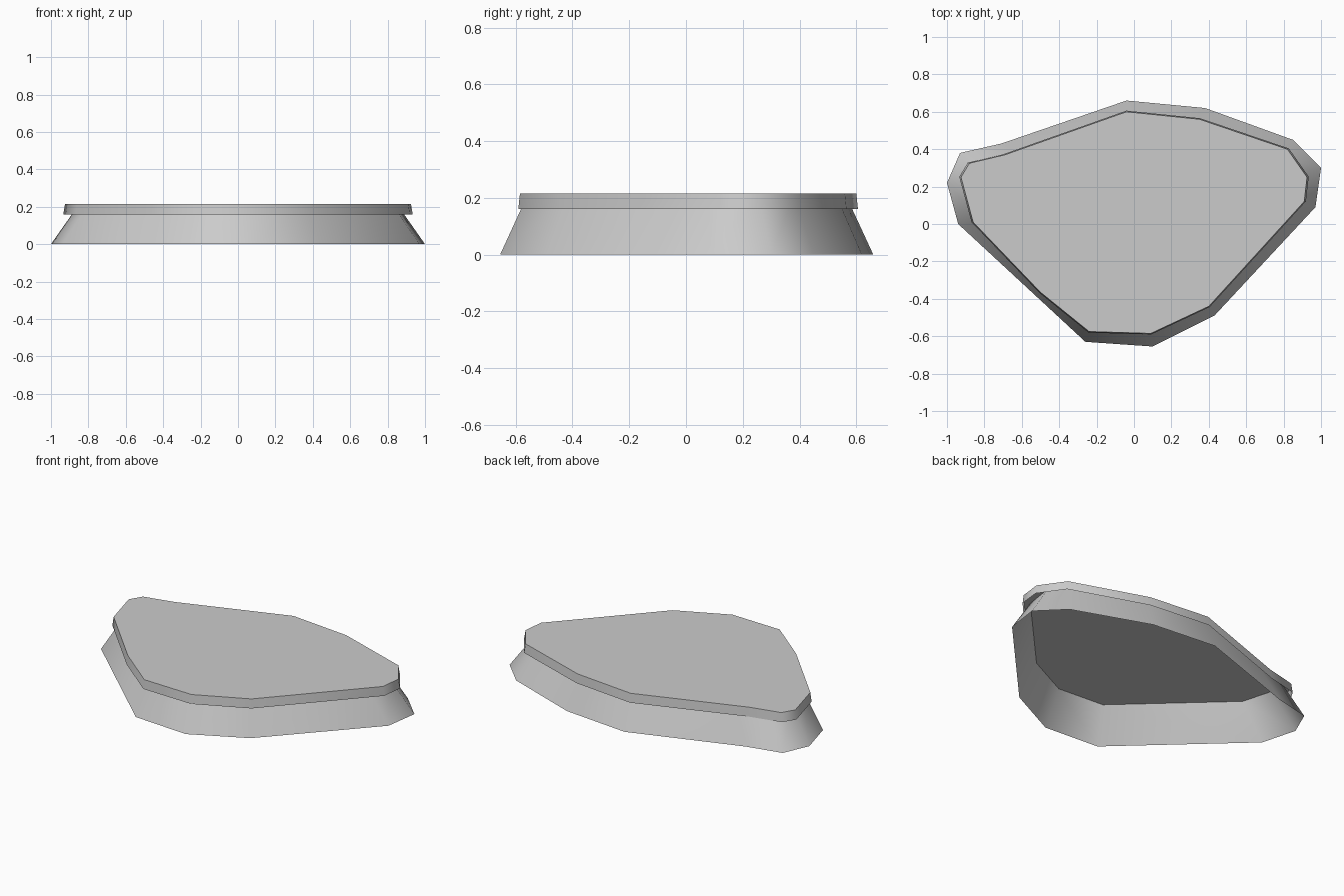
import bpy
import bmesh
import math

cube = bpy.data.objects.get("Cube")
if cube:
    bpy.data.objects.remove(cube, do_unlink=True)

grey = bpy.data.materials.new("stone_grey")
grey.use_nodes = True
GREY = (0.6, 0.6, 0.6, 1.0)
grey.diffuse_color = GREY
grey.node_tree.nodes["Principled BSDF"].inputs["Base Color"].default_value = GREY

# Ground outline of the flared skirt, counter-clockwise
BASE = [(-0.26, -0.63), (0.1, -0.655), (0.43, -0.49), (0.97, 0.09), (1, 0.3),
        (0.85, 0.45), (0.38, 0.62), (-0.04, 0.66), (-0.71, 0.43),
        (-0.93, 0.38), (-1, 0.22), (-0.94, 0)]

# Outline of the top edge of the lid
LID = [(-0.24, -0.575), (0.09, -0.585), (0.4, -0.44), (0.91, 0.12), (0.925, 0.25),
       (0.82, 0.4), (0.35, 0.56), (-0.04, 0.6), (-0.69, 0.37),
       (-0.88, 0.325), (-0.925, 0.25), (-0.86, 0.01), (-0.5, -0.365)]


def shell(name, outline, low, high, closed_top):
    """Join a scaled outline at two (scale, height) levels, with an optional cap."""
    bm = bmesh.new()
    rings = [[bm.verts.new((x * s, y * s, z)) for x, y in outline]
             for s, z in (low, high)]
    n = len(outline)
    for i in range(n):
        j = (i + 1) % n
        bm.faces.new((rings[0][i], rings[0][j], rings[1][j], rings[1][i]))
    if closed_top:
        bm.faces.new(rings[1])
    mesh = bpy.data.meshes.new(name)
    bm.to_mesh(mesh)
    bm.free()
    mesh.materials.append(grey)
    obj = bpy.data.objects.new(name, mesh)
    bpy.context.collection.objects.link(obj)
    bpy.ops.object.select_all(action='DESELECT')
    obj.select_set(True)
    bpy.context.view_layer.objects.active = obj
    bpy.ops.object.shade_smooth_by_angle(angle=math.radians(62))
    return obj


# Hollow skirt, open below and reaching up to the underside of the lid
shell("flared_skirt", BASE, (1, 0), (0.85, 0.214), False)

# Overhanging lid with slightly tapered rim
shell("lid", LID, (1.01, 0.16), (1, 0.216), True)
